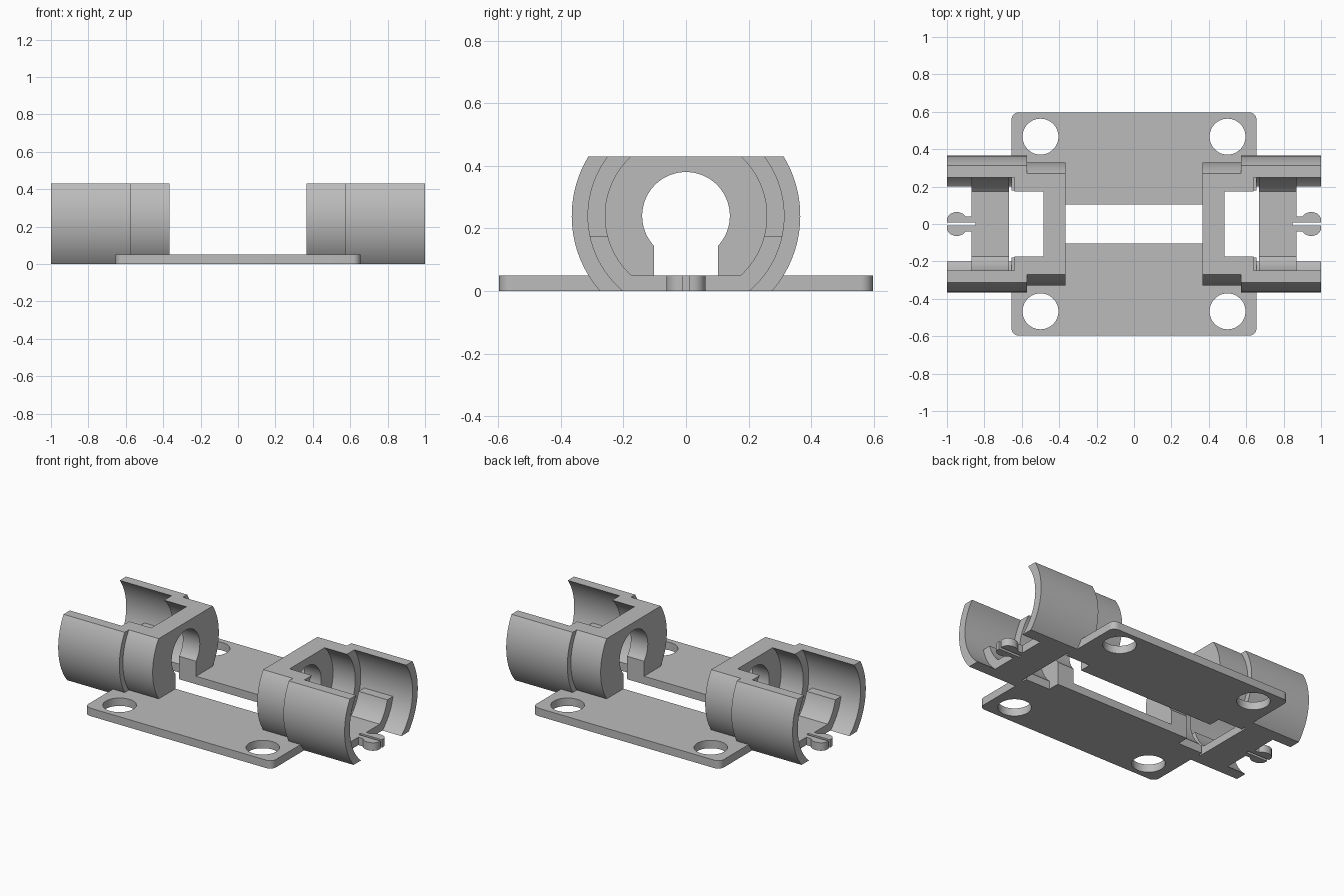
import bpy, bmesh, math
from mathutils import Vector

cube = bpy.data.objects.get("Cube")
if cube:
    bpy.data.objects.remove(cube, do_unlink=True)

grey = bpy.data.materials.new("plain grey")
grey.use_nodes = True
grey.diffuse_color = (0.5, 0.5, 0.5, 1)
grey.node_tree.nodes["Principled BSDF"].inputs["Base Color"].default_value = (0.5, 0.5, 0.5, 1)

AXIS_Z = 0.24   # height of the bore axis
TOP = 0.43      # flat top of the holders
BASE = 0.05     # plate thickness


def prism(name, points, lo, hi, axis):
    """Extrude a profile: (y, z) points along x, or (x, y) points along z."""
    def place(p, t):
        return Vector((t, p[0], p[1])) if axis == "x" else Vector((p[0], p[1], t))
    bm = bmesh.new()
    face = bm.faces.new([bm.verts.new(place(p, lo)) for p in points])
    new = bmesh.ops.extrude_face_region(bm, geom=[face])["geom"]
    bmesh.ops.translate(bm, vec=place((0, 0), hi - lo),
                        verts=[v for v in new if isinstance(v, bmesh.types.BMVert)])
    bmesh.ops.remove_doubles(bm, verts=bm.verts, dist=1e-5)
    bmesh.ops.recalc_face_normals(bm, faces=bm.faces)
    mesh = bpy.data.meshes.new(name)
    bm.to_mesh(mesh)
    bm.free()
    mesh.materials.append(grey)
    obj = bpy.data.objects.new(name, mesh)
    bpy.context.collection.objects.link(obj)
    return obj


def clipped_disc(radius, bottom, top, steps=48):
    """Disc around the bore axis, cut flat at two heights."""
    def angle(z):
        return math.asin(max(-1, min(1, (z - AXIS_Z) / radius)))
    a, b = angle(bottom), angle(top)
    right = [(radius * math.cos(t), AXIS_Z + radius * math.sin(t))
             for t in (a + (b - a) * i / steps for i in range(steps + 1))]
    left = [(-y, z) for y, z in reversed(right)]
    points = []
    for p in right + left:
        if not points or math.dist(p, points[-1]) > 1e-5:
            points.append(p)
    if math.dist(points[0], points[-1]) < 1e-5:
        points.pop()
    return points


def disc(name, radius, x0, x1, bottom=-1, top=2):
    return prism(name, clipped_disc(radius, bottom, top), x0, x1, "x")


def box(name, x0, x1, half_y, z0, z1):
    return prism(name, [(x0, -half_y), (x1, -half_y), (x1, half_y), (x0, half_y)], z0, z1, "z")


def activate(obj):
    bpy.ops.object.select_all(action="DESELECT")
    obj.select_set(True)
    bpy.context.view_layer.objects.active = obj


def combine(obj, other, operation="DIFFERENCE"):
    mod = obj.modifiers.new("Boolean", "BOOLEAN")
    mod.operation, mod.solver, mod.object = operation, "EXACT", other
    activate(obj)
    bpy.ops.object.modifier_apply(modifier=mod.name)
    bpy.data.objects.remove(other, do_unlink=True)


def finish(obj, mirrored=True):
    activate(obj)
    if mirrored:
        mod = obj.modifiers.new("Mirror", "MIRROR")
        mod.use_mirror_merge = False
        bpy.ops.object.modifier_apply(modifier=mod.name)
    bpy.ops.object.shade_smooth_by_angle(angle=math.radians(30))


def round_points(cx, cy, radius, start=0, sweep=360, steps=64):
    return [(cx + radius * math.cos(math.radians(start + sweep * i / steps)),
             cy + radius * math.sin(math.radians(start + sweep * i / steps)))
            for i in range(steps + (sweep < 360))]


# Base plate with rounded corners, screw holes, slot and windows
corner = 0.04
outline = []
for i, (sx, sy) in enumerate(((1, 1), (-1, 1), (-1, -1), (1, -1))):
    outline += round_points(sx * (0.655 - corner), sy * (0.597 - corner), corner, 90 * i, 90, 8)
plate = prism("base_plate", outline, 0, BASE, "z")
for sx in (-1, 1):
    for sy in (-1, 1):
        combine(plate, prism("screw_cut", round_points(sx * 0.5, sy * 0.467, 0.096), -1, 1, "z"))
combine(plate, box("slot_cut", -0.5, 0.5, 0.103, -1, 1))
for sx in (-1, 1):
    combine(plate, box("window_cut", *sorted((sx * 0.483, sx * 0.7)), 0.178, -1, 1))
finish(plate, mirrored=False)

# Holder: stepped round shell, bored from the outer end, keyhole in the end wall
holder = disc("tube_holder", 0.365, 0.573, 1, 0, TOP)
combine(holder, disc("neck", 0.33, 0.365, 0.62, 0, TOP), "UNION")
combine(holder, disc("wide_bore", 0.313, 0.638, 1.1))
combine(holder, disc("narrow_bore", 0.258, 0.483, 0.7, BASE))
combine(holder, box("window_cut", 0.483, 0.7, 0.178, -0.1, BASE + 0.005))
combine(holder, disc("keyhole_round", 0.14, 0.3, 0.5))
combine(holder, box("keyhole_slot", 0.3, 0.5, 0.103, -0.1, AXIS_Z - 0.05))
finish(holder)

# Cradle: low ring segment with a flat floor inside the wide bore
cradle = disc("cradle", 0.325, 0.667, 0.868, 0, 0.175)
combine(cradle, disc("cradle_bore", 0.258, 0.6, 1, BASE))
combine(cradle, box("clip_split", 0.848, 1.1, 0.009, -0.1, 0.2))
finish(cradle)

# Split clip: two rounded prongs on the outer edge of the cradle
half = [(0.86, 0.009), (0.86, 0.04), (0.9, 0.04), (0.915, 0.055), (0.935, 0.063), (0.96, 0.063),
        (0.98, 0.056), (0.993, 0.044), (1, 0.028), (1, 0.009)]
for name, side in (("clip_prong_back", 1), ("clip_prong_front", -1)):
    finish(prism(name, [(x, side * y) for x, y in half], 0, BASE, "z"))
